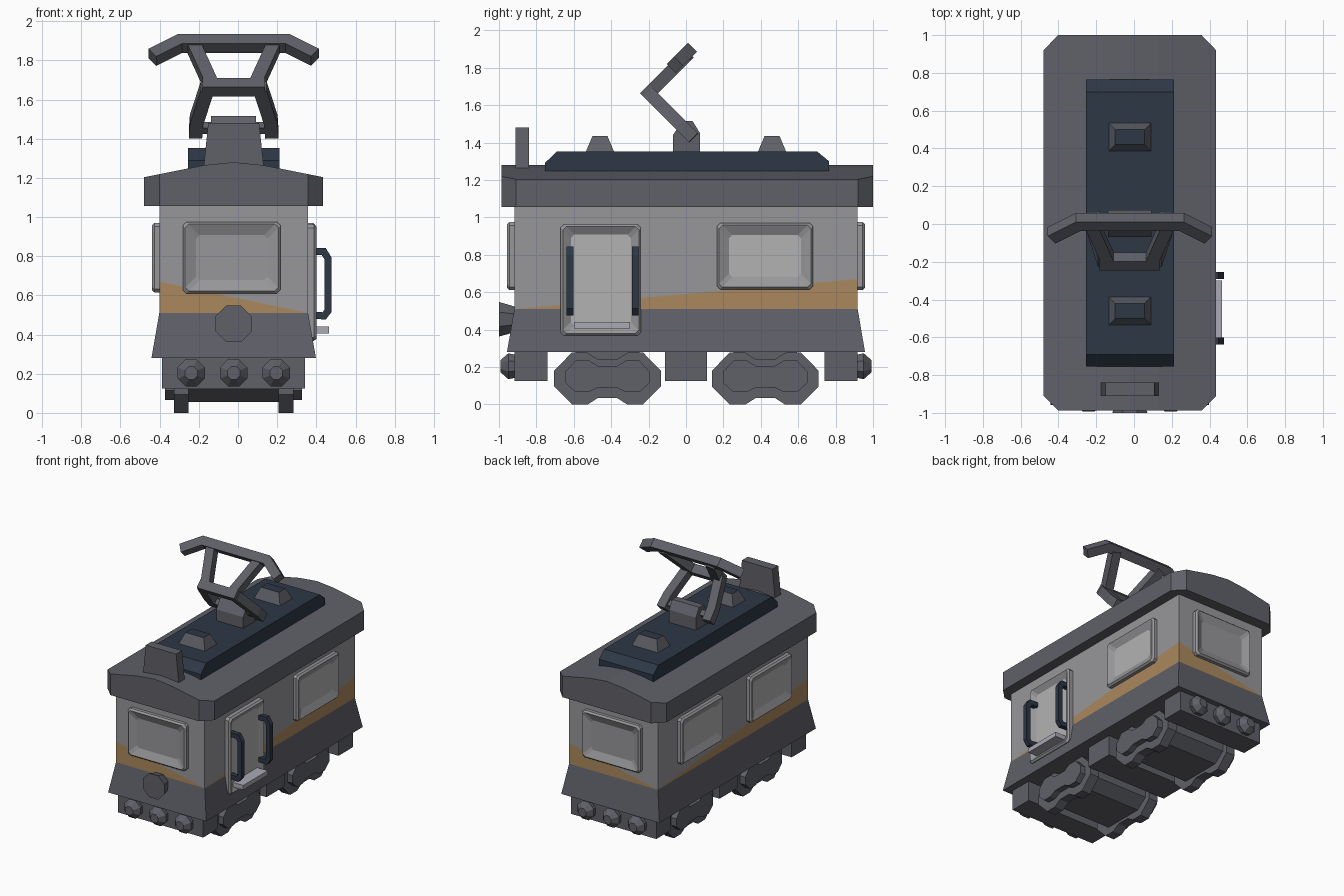
import bpy, bmesh, math
from mathutils import Vector, Matrix

if "Cube" in bpy.data.objects:
    bpy.data.objects.remove(bpy.data.objects["Cube"])

CX = -0.022  # centre line of the car body


def material(name, rgb):
    m = bpy.data.materials.new(name)
    m.diffuse_color = (*rgb, 1)
    m.use_nodes = True
    m.node_tree.nodes["Principled BSDF"].inputs["Base Color"].default_value = m.diffuse_color
    return m


NAVY = material("navy", (0.026, 0.038, 0.06))
TAN = material("tan", (0.41, 0.25, 0.11))
DARK = material("dark_grey", (0.115, 0.118, 0.138))
WALL = material("wall_grey", (0.31, 0.31, 0.325))
PANE = material("pane_grey", (0.45, 0.45, 0.45))
STEP = material("step_grey", (0.40, 0.40, 0.46))


def loft(name, rings, mats=(DARK,), M=None, edit=None):
    """Skin a list of equal-length point rings and cap both ends."""
    bm = bmesh.new()
    vs = [[bm.verts.new(p) for p in r] for r in rings]
    n = len(rings[0])
    for a, b in zip(vs, vs[1:]):
        for i in range(n):
            j = (i + 1) % n
            bm.faces.new((a[i], a[j], b[j], b[i]))
    bm.faces.new(vs[0][::-1])
    top = bm.faces.new(vs[-1])
    if edit:
        edit(bm, vs)
    elif len(mats) > 1:
        top.material_index = 1  # second material goes on the end cap
    if M:
        bm.transform(M)
    bmesh.ops.recalc_face_normals(bm, faces=bm.faces)
    me = bpy.data.meshes.new(name)
    bm.to_mesh(me)
    bm.free()
    for m in mats:
        me.materials.append(m)
    ob = bpy.data.objects.new(name, me)
    bpy.context.collection.objects.link(ob)
    return ob


def rect(hx, hy, z, cx=CX, cy=0.0):
    return [(cx - hx, cy - hy, z), (cx + hx, cy - hy, z), (cx + hx, cy + hy, z), (cx - hx, cy + hy, z)]


def prism_x(name, prof, x0, x1, mats=(DARK,)):
    return loft(name, [[(x, y, z) for y, z in prof] for x in (x0, x1)], mats)


def sweep(name, pts, n, r=0.034, mats=(DARK,)):
    """Square bar along a path lying in the plane with normal n, mitred at corners."""
    pts, n = [Vector(p) for p in pts], Vector(n).normalized()
    side = [n.cross(b - a).normalized() for a, b in zip(pts, pts[1:])]
    rings = []
    for i, p in enumerate(pts):
        a, b = side[max(i - 1, 0)], side[min(i, len(side) - 1)]
        m = (a + b) * (r / (1 + a.dot(b)))
        rings.append([p + m + n * r, p + m - n * r, p - m - n * r, p - m + n * r])
    return loft(name, rings, mats)


def disc(name, x, z, steps, flip=1):
    """Octagonal lamp or buffer from (y, radius) steps."""
    ring = lambda y, r: [(x + r * math.cos(math.radians(22.5 + 45 * k)), y * flip,
                          z + r * math.sin(math.radians(22.5 + 45 * k))) for k in range(8)]
    return loft(name, [ring(y, r) for y, r in steps])


def window(name, pos, angle, w, h, inset, pane):
    """Raised frame with slopes running in to a recessed pane; faces -y before rotation."""
    def ring(d, s):
        a, b, c = w / 2 - s, h / 2 - s, 0.018
        return [(x, -d, z) for x, z in ((-a, -b + c), (-a + c, -b), (a - c, -b), (a, -b + c),
                                        (a, b - c), (a - c, b), (-a + c, b), (-a, b - c))]
    M = Matrix.Translation(pos) @ Matrix.Rotation(math.radians(angle), 4, 'Z')
    loft(name, [ring(-0.02, 0), ring(0.025, 0), ring(0.038, 0.012), ring(0.012, inset)],
         (WALL, pane), M)


# Body: dark flared skirt, tan stripe wedges and light walls
def paint_body(bm, vs):
    lo, hi = vs[1], vs[2]
    for i in range(4):
        j = (i + 1) % 4
        bmesh.ops.connect_vert_pair(bm, verts=[lo[i], hi[j]] if i % 2 else [hi[i], lo[j]])
    for f in bm.faces:
        if len(f.verts) == 3 and sum(v in lo for v in f.verts) == 2:
            f.material_index = 1
        elif all(v.co.z < 0.52 for v in f.verts):
            f.material_index = 2


loft("body", [rect(0.42, 0.957, 0.28), rect(0.38, 0.918, 0.51), rect(0.38, 0.918, 0.67),
              rect(0.38, 0.918, 1.1)], (WALL, TAN, DARK), edit=paint_body)


# Arched roof with cut corners
def roof_ring(y, w):
    ze = 1.265 - (w - 0.15) * 0.2
    half = [(w, 1.056), (w, ze), (0.15, 1.265)]
    return [(CX + x, y, z) for x, z in half + [(0, 1.28)] + [(-x, z) for x, z in half[::-1]]]


loft("roof", [roof_ring(-0.987, 0.38), roof_ring(-0.91, 0.457),
              roof_ring(0.92, 0.457), roof_ring(1.0, 0.38)])

# Navy roof panel and vents
prism_x("roof_panel", [(-0.755, 1.23), (-0.755, 1.29), (-0.69, 1.353), (0.70, 1.353),
                       (0.765, 1.30), (0.765, 1.23)], CX - 0.233, CX + 0.233, (NAVY,))
for tag, y in (("front", -0.46), ("rear", 0.46)):
    loft(tag + "_vent", [rect(0.117, 0.08, 1.34, cy=y), rect(0.078, 0.04, 1.435, cy=y)], (DARK, NAVY))

# Destination box on the roof front
loft("roof_sign_box", [rect(0.155, 0.036, 1.24, cy=-0.875), rect(0.13, 0.036, 1.48, cy=-0.875)])

# Pantograph: mount, folded lower frame, upper frame, contact bar
prism_x("pantograph_mount", [(-0.07, 1.34), (-0.07, 1.44), (-0.02, 1.515), (0.035, 1.515),
                             (0.075, 1.45), (0.075, 1.34)], CX - 0.115, CX + 0.115)
LOW, UP = (0, 1, 1), (0, -1, 1)
EY, EZ = -0.198, 1.663
sweep("pantograph_axle", [(CX - 0.19, 0.0, 1.455), (CX + 0.19, 0.0, 1.455)], LOW, 0.022)
sweep("pantograph_elbow", [(CX - 0.16, EY, EZ), (CX + 0.16, EY, EZ)], LOW)
for tag, s in (("left", -1), ("right", 1)):
    sweep("pantograph_lower_arm_" + tag,
          [(CX + s * 0.195, 0.04, 1.425), (CX + s * 0.19, -0.03, 1.495), (CX + s * 0.135, EY, EZ)], LOW)
    sweep("pantograph_upper_arm_" + tag,
          [(CX + s * 0.11, EY, EZ), (CX + s * 0.205, 0.01, EZ + 0.208)], UP)
TY, TZ = 0.01, 1.886
sweep("contact_bar", [(CX - 0.415, TY - 0.07, TZ - 0.07), (CX - 0.275, TY, TZ),
                      (CX + 0.275, TY, TZ), (CX + 0.415, TY - 0.07, TZ - 0.07)], UP)

# Windows on all sides and the door on the right
WZ = 0.793
window("front_window", (CX - 0.01, -0.918, WZ), 0, 0.5, 0.365, 0.068, WALL)
window("rear_window", (CX, 0.918, WZ), 180, 0.5, 0.365, 0.068, WALL)
window("right_window", (CX + 0.38, 0.422, WZ), 90, 0.515, 0.355, 0.065, PANE)
for tag, y in (("front", -0.422), ("rear", 0.422)):
    window("left_window_" + tag, (CX - 0.38, y, WZ), -90, 0.515, 0.355, 0.065, PANE)
window("door", (CX + 0.385, -0.455, 0.665), 90, 0.43, 0.595, 0.055, PANE)

# Door step and grab handles
loft("door_step", [rect(0.05, 0.15, z, 0.415, -0.45) for z in (0.405, 0.44)], (STEP,))
for tag, y in (("front", -0.62), ("rear", -0.272)):
    sweep("door_handle_" + tag, [(0.37, y, 0.50), (0.44, y, 0.495), (0.459, y, 0.52),
                                 (0.459, y, 0.79), (0.437, y, 0.825), (0.37, y, 0.825)],
          (0, 1, 0), 0.018, (NAVY,))

# Headlight
disc("headlight", CX, 0.455, [(-0.88, 0.06), (-0.95, 0.085), (-1.0, 0.1)])

# Underframe boxes, buffer beams and buffers at both ends
loft("under_box", [rect(0.345, 0.113, 0.125), rect(0.345, 0.113, 0.3)])
for tag, s in (("front", -1), ("rear", 1)):
    loft(tag + "_buffer_beam", [rect(0.365, 0.088, z, cy=s * 0.828) for z in (0.125, 0.3)])
    for k, x in enumerate((-0.217, 0, 0.217)):
        disc(f"{tag}_buffer_{k + 1}", CX + x, 0.204,
             [(0.88, 0.06), (0.95, 0.075), (0.992, 0.035)], s)


# Bogies: paired wheels as dog-bone plates, side frames and a centre block
def mirrored(half, cy):
    return [(cy + y, z) for y, z in half] + [(cy - y, z) for y, z in half[::-1]]


WHEELS = [(-0.05, 0.035), (-0.105, 0.0), (-0.19, 0.0), (-0.285, 0.095),
          (-0.285, 0.18), (-0.19, 0.278), (-0.11, 0.278), (-0.05, 0.24)]
FRAME = [(-0.05, 0.09), (-0.1, 0.065), (-0.17, 0.065), (-0.225, 0.115),
         (-0.225, 0.175), (-0.17, 0.235), (-0.1, 0.235), (-0.05, 0.205)]
BLOCK = [(-0.16, 0.055), (-0.245, 0.12), (-0.245, 0.2), (-0.16, 0.29)]
for tag, cy in (("front", -0.42), ("rear", 0.424)):
    prism_x(tag + "_bogie_block", mirrored(BLOCK, cy), CX - 0.24, CX + 0.24)
    for side, s in (("left", -1), ("right", 1)):
        prism_x(f"{tag}_wheels_{side}", mirrored(WHEELS, cy), CX + s * 0.23, CX + s * 0.305)
        prism_x(f"{tag}_side_frame_{side}", mirrored(FRAME, cy), CX + s * 0.29, CX + s * 0.35)
